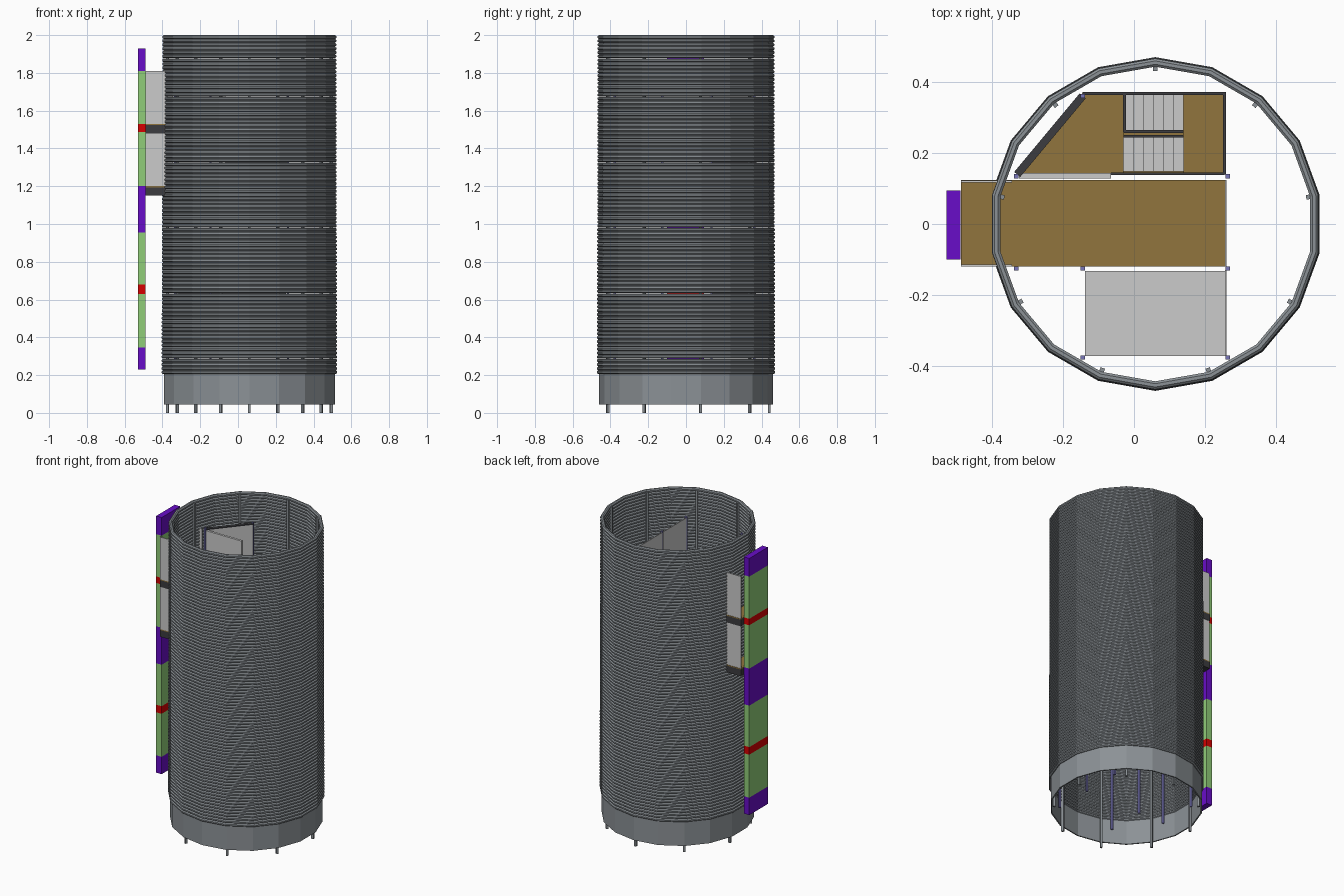
import bpy, bmesh, math
from mathutils import Vector

if "Cube" in bpy.data.objects:
    bpy.data.objects.remove(bpy.data.objects["Cube"])


def mat(name, r, g, b):
    m = bpy.data.materials.new(name)
    m.diffuse_color = (r, g, b, 1)
    m.use_nodes = True
    m.node_tree.nodes["Principled BSDF"].inputs["Base Color"].default_value = m.diffuse_color
    return m


STEEL = mat("steel_gray", .26, .285, .305)
DARK = mat("dark_gray", .045, .045, .05)
PANEL = mat("pale_panel", .6, .6, .6)
WOOD = mat("brown_floor", .283, .178, .048)
PURPLE = mat("purple", .14, .004, .58)
GREEN = mat("green", .28, .61, .19)
RED = mat("red", .68, .0, .0)
BLUE = mat("blue_post", .19, .18, .48)

CX, SIDES = .06, 18


def finish(name, bm, material):
    bmesh.ops.recalc_face_normals(bm, faces=bm.faces)
    me = bpy.data.meshes.new(name)
    bm.to_mesh(me)
    bm.free()
    me.materials.append(material)
    ob = bpy.data.objects.new(name, me)
    bpy.context.collection.objects.link(ob)
    return ob


def prism(name, pts, z0, z1, material):
    """Vertical extrusion of a flat outline."""
    bm = bmesh.new()
    lo = [bm.verts.new((x, y, z0)) for x, y in pts]
    hi = [bm.verts.new((x, y, z1)) for x, y in pts]
    bm.faces.new(lo)
    bm.faces.new(hi)
    n = len(pts)
    for i in range(n):
        j = (i + 1) % n
        bm.faces.new((lo[i], lo[j], hi[j], hi[i]))
    return finish(name, bm, material)


def box(name, x0, x1, y0, y1, z0, z1, material):
    return prism(name, [(x0, y0), (x1, y0), (x1, y1), (x0, y1)], z0, z1, material)


def wall(name, a, b, t, z0, z1, material):
    """Straight wall between two plan points."""
    a, b = Vector(a), Vector(b)
    d = (b - a).normalized() * t / 2
    n = Vector((-d.y, d.x))
    return prism(name, [a + n, b + n, b - n, a - n], z0, z1, material)


def rings(name, sections, material):
    """Sweep closed (radius, z) sections round the 18-sided tower."""
    bm = bmesh.new()
    for sec in sections:
        loops = []
        for k in range(SIDES):
            a = math.pi / 2 + k * math.tau / SIDES
            loops.append([bm.verts.new((CX + r * math.cos(a), r * math.sin(a), z)) for r, z in sec])
        m = len(sec)
        for k in range(SIDES):
            p, q = loops[k], loops[(k + 1) % SIDES]
            for i in range(m):
                j = (i + 1) % m
                bm.faces.new((p[i], q[i], q[j], p[j]))
    return finish(name, bm, material)


# tower screen: stacked octagonal tubes
count, z_low, z_high = 88, .205, 2.0
pitch = (z_high - z_low) / count
secs = []
for i in range(count):
    zc = z_low + pitch * (i + .5)
    rc = .460 - .004 * i / count
    secs.append([(rc + .0125 * math.cos(a), zc + pitch * .535 * math.sin(a))
                 for a in [math.pi / 8 + math.pi / 4 * s for s in range(8)]])
rings("tower_screen_tubes", secs, STEEL)

# plain base band
rings("base_band", [[(.460, .045), (.460, .206), (.452, .206), (.452, .045)]], STEEL)

# nine slim posts carrying the screen
for k in range(9):
    a = math.pi / 2 + k * math.tau / 9
    p = Vector((math.cos(a), math.sin(a)))
    c = Vector((CX, 0))
    wall("screen_post_%d" % k, c + p * .433, c + p * .448, .013, 0, 1.99, STEEL)

# outer marker strip, one block per storey part
levels = [.23, .345, .63, .68, .955, 1.2, 1.487, 1.53, 1.81, 1.93]
tones = [PURPLE, GREEN, RED, GREEN, PURPLE, GREEN, RED, GREEN, PURPLE]
for i, m in enumerate(tones):
    box("marker_block_%d" % i, -.53, -.49, -.10, .095, levels[i], levels[i + 1], m)

# bridge decks with side panels
for i, (z, top) in enumerate(((1.2, 1.48), (1.53, 1.81))):
    box("bridge_slab_%d" % i, -.489, .26, -.12, .125, z - .05, z - .006, DARK)
    box("bridge_floor_%d" % i, -.489, .26, -.12, .125, z - .006, z, WOOD)
    for side, y in (("front", -.118), ("back", .119)):
        box("bridge_panel_%s_%d" % (side, i), -.489, -.345, y - .002, y + .004, z, top, PANEL)
    box("bridge_end_panel_%d" % i, .257, .262, -.12, .125, z, top, PANEL)

# slender inner columns
for i, (x, y) in enumerate([(-.333, .135), (.265, .135), (-.333, -.126), (-.145, -.126), (.265, -.126),
                            (-.145, -.377), (.265, -.377), (-.145, .362)]):
    box("inner_column_%d" % i, x - .006, x + .006, y - .006, y + .006, .13, 1.815, BLUE)

# front room: pale floors and one tall side wall
for i, z in enumerate((.68, 1.2, 1.53)):
    box("front_room_floor_%d" % i, -.138, .26, -.373, -.133, z - .04, z, PANEL)
box("front_room_wall", .257, .262, -.372, -.13, 1.2, 1.81, PANEL)

# stair hall floors
hall = [(-.33, .14), (.255, .14), (.255, .37), (-.145, .37)]
upper = [(-.33, .14), (-.03, .14), (-.03, .37), (-.145, .37)]
for i, (pts, z) in enumerate(((hall, .68), (hall, 1.2), (upper, 1.53))):
    prism("hall_slab_%d" % i, pts, z - .05, z - .006, DARK)
    prism("hall_floor_%d" % i, pts, z - .006, z, WOOD)
box("landing_slab", .14, .255, .14, .37, 1.325, 1.359, DARK)
box("landing_floor", .14, .255, .14, .37, 1.359, 1.365, WOOD)

# two stair flights turning at the landing
w = .17 / 6
for i in range(6):
    za = 1.2 + .165 * (i + 1) / 7
    zb = 1.365 + .165 * (i + 1) / 7
    xa, xb = -.03 + w * i, .14 - w * (i + 1)
    box("lower_step_%d" % i, xa, xa + w, .148, .245, za - .024, za, PANEL)
    box("upper_step_%d" % i, xb, xb + w, .262, .366, zb - .024, zb, PANEL)

# dark rails round the hall and stairs
rails = [((-.145, .369), (.26, .369), 1.58), ((.256, .14), (.256, .369), 1.58),
         ((-.065, .142), (.256, .142), 1.58), ((-.03, .248), (.14, .248), 1.56),
         ((-.03, .261), (.14, .261), 1.58), ((-.027, .26), (-.027, .366), 1.58)]
for i, (a, b, z) in enumerate(rails):
    wall("hall_rail_%d" % i, a, b, .008, 1.2 if i < 3 else 1.35, z, DARK)

# slanted hall wall with dark cap, and the wall beside the bridge
wall("slanted_panel", (-.33, .14), (-.145, .362), .014, 1.2, 1.803, PANEL)
wall("slanted_cap", (-.33, .14), (-.145, .362), .022, 1.803, 1.81, DARK)
box("hall_side_panel", -.325, -.065, .129, .144, 1.2, 1.80, PANEL)
